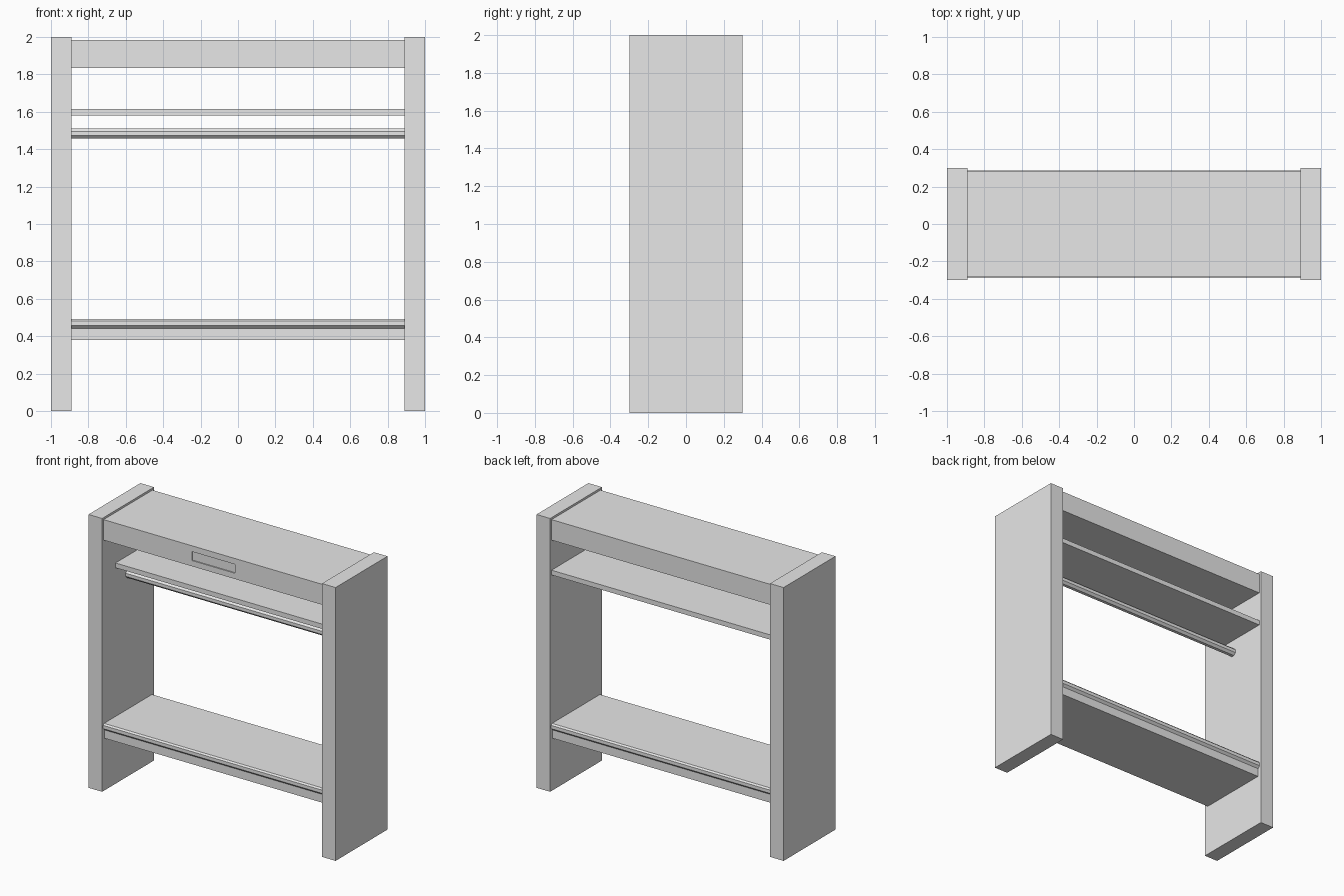
import bpy
import bmesh
import math
from mathutils import Matrix

cube = bpy.data.objects.get("Cube")
if cube:
    bpy.data.objects.remove(cube, do_unlink=True)

grey = bpy.data.materials.new("plain_grey")
grey.use_nodes = True
GREY = (0.8, 0.8, 0.8, 1)
grey.diffuse_color = GREY
grey.node_tree.nodes["Principled BSDF"].inputs["Base Color"].default_value = GREY

INNER = 0.89  # half the clear width between the side panels


def finish(name, bm):
    bmesh.ops.recalc_face_normals(bm, faces=bm.faces)
    mesh = bpy.data.meshes.new(name)
    bm.to_mesh(mesh)
    bm.free()
    mesh.materials.append(grey)
    obj = bpy.data.objects.new(name, mesh)
    bpy.context.collection.objects.link(obj)
    return obj


def box(name, x, y, z):
    """Box spanning the (low, high) pairs x, y and z."""
    bm = bmesh.new()
    spans = (x, y, z)
    centre = [(a + b) / 2 for a, b in spans]
    size = [b - a for a, b in spans]
    bmesh.ops.create_cube(bm, size=1, matrix=Matrix.Translation(centre) @ Matrix.Diagonal((*size, 1)))
    return finish(name, bm)


def extrude_across(name, profile):
    """Extrude a (y, z) outline between the side panels."""
    bm = bmesh.new()
    face = bm.faces.new([bm.verts.new((-INNER, y, z)) for y, z in profile])
    moved = bmesh.ops.extrude_face_region(bm, geom=[face])["geom"]
    verts = [v for v in moved if isinstance(v, bmesh.types.BMVert)]
    bmesh.ops.translate(bm, verts=verts, vec=(2 * INNER, 0, 0))
    return finish(name, bm)


# Side panels
for name, side in (("left_panel", 1), ("right_panel", -1)):
    box(name, sorted((side * INNER, side)), (-0.3, 0.3), (0, 2))

# Top box with a shallow label recess in its front
top = box("top_box", (-INNER, INNER), (-0.283, 0.283), (1.835, 1.985))
cutter = box("recess_cutter", (-0.175, 0.175), (-0.4, -0.275), (1.877, 1.942))
cutter.hide_render = True
cutter.hide_viewport = True
recess = top.modifiers.new("label_recess", "BOOLEAN")
recess.operation = "DIFFERENCE"
recess.solver = "EXACT"
recess.object = cutter

# Upper shelf, set back from the front
box("upper_shelf", (-INNER, INNER), (-0.145, 0.283), (1.58, 1.615))

# Eight-sided hanging rail
angles = [math.radians(22.5 + 45 * i) for i in range(8)]
extrude_across("hanging_rail", [(0.03 * math.cos(a), 1.484 + 0.03 * math.sin(a)) for a in angles])

# Lower shelf: bevelled lip above a narrower base
half = [(0.27, 0.38), (0.27, 0.441), (0.287, 0.457), (0.287, 0.481), (0.277, 0.492)]
extrude_across("lower_shelf", half + [(-y, z) for y, z in reversed(half)])
